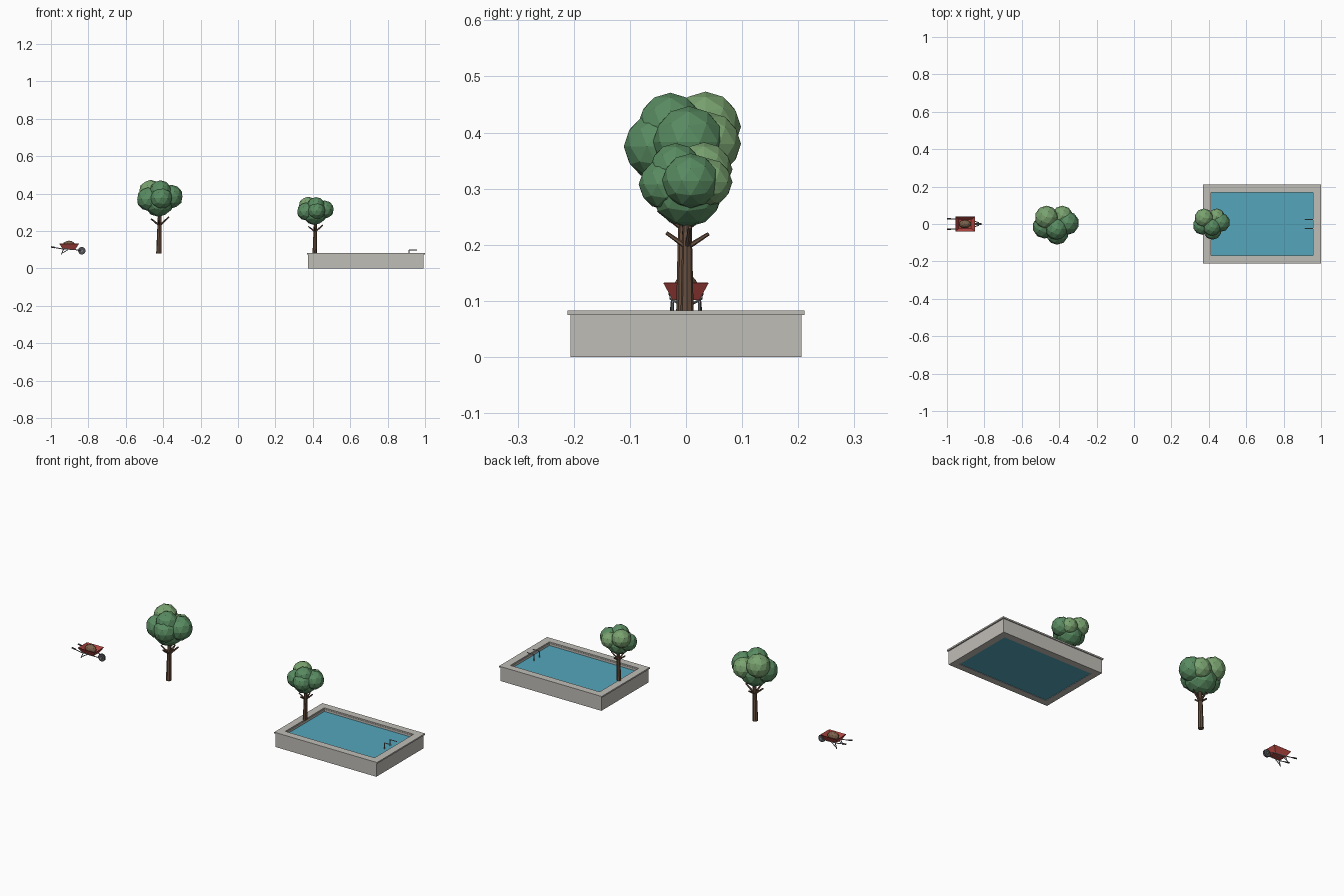
import bpy, bmesh, math
from mathutils import Vector

if "Cube" in bpy.data.objects:
    bpy.data.objects.remove(bpy.data.objects["Cube"])


def material(name, rgb):
    m = bpy.data.materials.new(name)
    m.diffuse_color = (*rgb, 1)
    m.use_nodes = True
    m.node_tree.nodes["Principled BSDF"].inputs["Base Color"].default_value = m.diffuse_color
    return m


LEAF = material("leaf", (0.10, 0.26, 0.12))
LEAF_LIGHT = material("leaf_light", (0.19, 0.36, 0.16))
BARK = material("bark", (0.14, 0.08, 0.05))
STONE = material("stone", (0.53, 0.51, 0.47))
WATER = material("water", (0.09, 0.38, 0.50))
RED = material("red_paint", (0.50, 0.07, 0.06))
DARK = material("dark_metal", (0.08, 0.08, 0.09))
METAL = material("metal", (0.30, 0.31, 0.33))
SOIL = material("soil", (0.20, 0.12, 0.07))


def finish(name, bm, mat):
    bmesh.ops.recalc_face_normals(bm, faces=bm.faces)
    me = bpy.data.meshes.new(name)
    bm.to_mesh(me)
    bm.free()
    me.materials.append(mat)
    ob = bpy.data.objects.new(name, me)
    bpy.context.collection.objects.link(ob)
    return ob


def rect_ring(name, outer, inner, z0, z1, mat):
    """Rectangular frame; outer and inner are (x0, x1, half width)."""
    bm = bmesh.new()
    loops = []
    for (x0, x1, h), z in ((outer, z0), (outer, z1), (inner, z1), (inner, z0)):
        loops.append([bm.verts.new((x, y, z)) for x, y in
                      ((x0, -h), (x1, -h), (x1, h), (x0, h))])
    for i in range(4):
        a, b = loops[i], loops[(i + 1) % 4]
        for j in range(4):
            k = (j + 1) % 4
            bm.faces.new((a[j], a[k], b[k], b[j]))
    return finish(name, bm, mat)


def box(name, lo, hi, mat):
    lo, hi = Vector(lo), Vector(hi)
    bm = bmesh.new()
    bmesh.ops.create_cube(bm, size=1)
    for v in bm.verts:
        v.co = (lo + hi) / 2 + v.co * (hi - lo)
    return finish(name, bm, mat)


def rod(name, p, q, r0, r1, mat, sides=8):
    p, q = Vector(p), Vector(q)
    d = q - p
    bm = bmesh.new()
    bmesh.ops.create_cone(bm, cap_ends=True, segments=sides,
                          radius1=r0, radius2=r1, depth=d.length)
    rot = d.to_track_quat('Z', 'Y')
    for v in bm.verts:
        v.co = (p + q) / 2 + rot @ v.co
    return finish(name, bm, mat)


def path(name, pts, r, mat, sides=6):
    for i in range(len(pts) - 1):
        rod(f"{name}_{i}", pts[i], pts[i + 1], r, r, mat, sides)


def blob(name, c, size, mat, sub=2):
    bm = bmesh.new()
    bmesh.ops.create_icosphere(bm, subdivisions=sub, radius=1)
    for v in bm.verts:
        v.co = Vector(c) + v.co * Vector(size)
    return finish(name, bm, mat)


# Swimming pool: walls, coping and water body
rect_ring("pool_wall", (0.375, 0.993, 0.206), (0.412, 0.956, 0.169), 0, 0.076, STONE)
rect_ring("pool_coping", (0.37, 1.0, 0.211), (0.41, 0.958, 0.171), 0.075, 0.083, STONE)
box("pool_water", (0.41, -0.17, 0.002), (0.958, 0.17, 0.064), WATER)

# Pool ladder
for s in (-1, 1):
    y = 0.024 * s
    path("ladder_rail", [(0.957, y, 0.082), (0.957, y, 0.098), (0.915, y, 0.098),
                         (0.915, y, 0.05)][1:], 0.0025, METAL)
rod("ladder_rung", (0.915, -0.024, 0.055), (0.915, 0.024, 0.055), 0.002, 0.002, METAL, 6)

# Crown clumps: offset from trunk base, radius, light or dark
CLUMPS = [
    ((0.000, 0.000, 0.275), 0.080, LEAF),
    ((-0.045, 0.038, 0.330), 0.063, LEAF_LIGHT),
    ((0.065, 0.008, 0.303), 0.064, LEAF),
    ((0.012, -0.048, 0.295), 0.060, LEAF),
    ((0.008, -0.025, 0.333), 0.058, LEAF),
    ((-0.056, -0.012, 0.290), 0.063, LEAF),
    ((0.040, 0.045, 0.300), 0.056, LEAF_LIGHT),
]
BRANCHES = [(-0.042, -0.008, 0.185), (0.054, 0.006, 0.195),
            (0.006, 0.048, 0.180), (-0.004, -0.046, 0.182)]


def tree(name, base, k, kz):
    def at(p):
        return (base[0] + p[0] * k, base[1] + p[1] * k, base[2] + p[2] * kz)
    rod(name + "_trunk", at((0, 0, 0)), at((0.006, 0, 0.26)), 0.0145 * k, 0.009 * k, BARK)
    for b in BRANCHES:
        rod(name + "_branch", at((0.004, 0, 0.148)), at(b), 0.006 * k, 0.004 * k, BARK, 6)
    for c, r, mat in CLUMPS:
        blob(name + "_leaves", at(c), (r * k, r * k, r * kz), mat)


tree("large_tree", (-0.423, -0.003, 0.08), 1.0, 1.0)
tree("small_tree", (0.41, 0.002, 0.082), 0.8, 0.765)

# Wheelbarrow tray: open flared tub with thin walls
bm = bmesh.new()
lv = []
for x0, x1, h, z in ((-0.937, -0.870, 0.024, 0.102), (-0.955, -0.850, 0.040, 0.131)):
    lv.append([bm.verts.new((x, y, z)) for x, y in ((x0, -h), (x1, -h), (x1, h), (x0, h))])
bm.faces.new(lv[0][::-1])
for j in range(4):
    k = (j + 1) % 4
    bm.faces.new((lv[0][j], lv[0][k], lv[1][k], lv[1][j]))
tray = finish("barrow_tray", bm, RED)
mod = tray.modifiers.new("thickness", 'SOLIDIFY')
mod.thickness = 0.002

# Soil heap
blob("soil_heap", (-0.904, 0, 0.124), (0.033, 0.022, 0.024), SOIL)

# Wheel with hub
rod("barrow_wheel", (-0.835, -0.005, 0.094), (-0.835, 0.005, 0.094), 0.020, 0.020, DARK, 16)
rod("wheel_hub", (-0.835, -0.010, 0.094), (-0.835, 0.010, 0.094), 0.006, 0.006, METAL)

# Handles, grips and legs on both sides
for s in (-1, 1):
    y = 0.027 * s
    path("barrow_handle", [(-0.998, y, 0.114), (-0.94, y, 0.104),
                           (-0.87, y * 0.8, 0.100), (-0.835, 0.009 * s, 0.094)], 0.0025, METAL)
    rod("handle_grip", (-1.0, y, 0.1145), (-0.978, y, 0.111), 0.004, 0.004, DARK)
    path("barrow_leg", [(-0.932, y * 0.9, 0.104), (-0.944, y, 0.074)], 0.0025, METAL)
    path("leg_brace", [(-0.942, y, 0.080), (-0.905, y * 0.85, 0.102)], 0.002, METAL)
